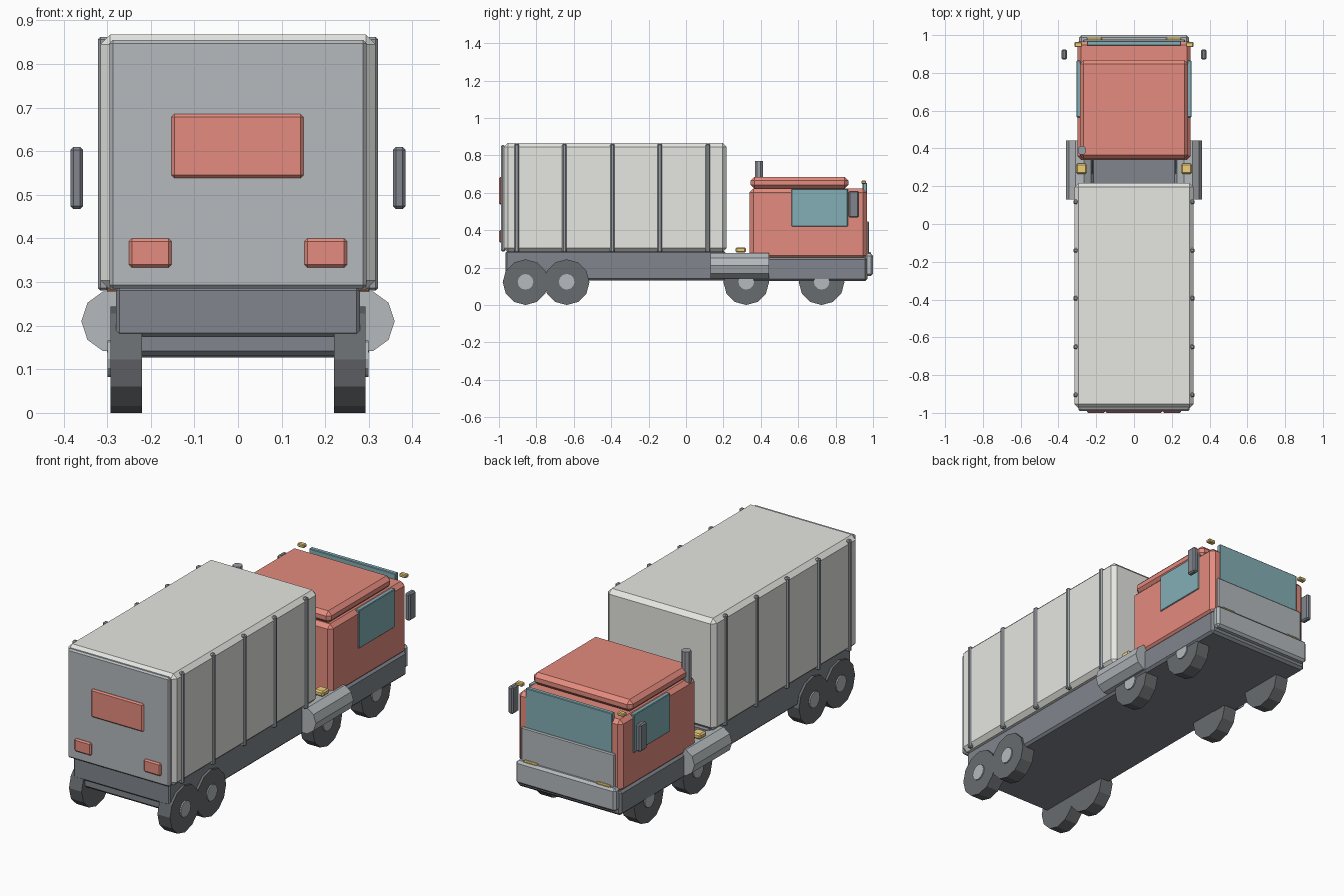
import bpy, bmesh
from math import pi
from mathutils import Matrix

if "Cube" in bpy.data.objects:
    bpy.data.objects.remove(bpy.data.objects["Cube"])


def material(name, r, g, b):
    m = bpy.data.materials.new(name)
    m.diffuse_color = (r, g, b, 1)
    m.use_nodes = True
    m.node_tree.nodes["Principled BSDF"].inputs["Base Color"].default_value = m.diffuse_color
    return m


RED = material("red_paint", 0.78, 0.26, 0.21)
WHITE = material("pale_box", 0.79, 0.80, 0.76)
GREY = material("metal", 0.46, 0.49, 0.51)
STEEL = material("dark_steel", 0.33, 0.35, 0.38)
DARK = material("chassis_dark", 0.22, 0.24, 0.27)
RUBBER = material("rubber", 0.14, 0.15, 0.16)
GLASS = material("glass", 0.23, 0.43, 0.47)
AMBER = material("amber", 0.85, 0.62, 0.2)


def finish(bm, name, mat):
    me = bpy.data.meshes.new(name)
    bm.to_mesh(me)
    bm.free()
    me.materials.append(mat)
    ob = bpy.data.objects.new(name, me)
    bpy.context.collection.objects.link(ob)
    return ob


def box(name, x, y, z, mat, bevel=0.005):
    """Chamfered box from (min, max) pairs."""
    bm = bmesh.new()
    bmesh.ops.create_cube(bm, size=1)
    for v in bm.verts:
        v.co = [(a + b) / 2 + c * (b - a) for c, (a, b) in zip(v.co, (x, y, z))]
    if bevel:
        bmesh.ops.bevel(bm, geom=bm.edges[:], offset=bevel, segments=1,
                        affect='EDGES', profile=0.5)
    return finish(bm, name, mat)


def pair(name, x, y, z, mat, bevel=0.005):
    """The same box on both sides of the truck."""
    box(name + "_right", x, y, z, mat, bevel)
    box(name + "_left", (-x[1], -x[0]), y, z, mat, bevel)


def cylinder(name, centre, radius, length, sides, axis, mat, turn=0.0):
    bm = bmesh.new()
    bmesh.ops.create_cone(bm, cap_ends=True, segments=sides, radius1=radius,
                          radius2=radius, depth=length)
    axes = {'X': Matrix.Rotation(pi / 2, 4, 'Y'),
            'Y': Matrix.Rotation(pi / 2, 4, 'X'), 'Z': Matrix()}
    m = Matrix.Translation(centre) @ axes[axis] @ Matrix.Rotation(turn, 4, 'Z')
    bmesh.ops.transform(bm, matrix=m, verts=bm.verts)
    return finish(bm, name, mat)


# Chassis
box("frame", (-0.28, 0.28), (-0.95, 0.95), (0.13, 0.20), DARK, 0.012)
box("rear_deck", (-0.28, 0.28), (-0.965, 0.21), (0.175, 0.288), DARK, 0.008)
box("cab_base", (-0.30, 0.30), (0.35, 0.97), (0.127, 0.255), DARK, 0.012)

# Cargo box with ribs, rear door and rear panels
box("cargo_box", (-0.315, 0.315), (-0.975, 0.217), (0.282, 0.867), WHITE, 0.022)
box("rear_door", (-0.295, 0.295), (-0.99, -0.965), (0.285, 0.855), GREY, 0.008)
box("rear_panel", (-0.153, 0.15), (-1.0, -0.98), (0.538, 0.685), RED, 0.007)
pair("tail_light", (0.152, 0.25), (-1.0, -0.98), (0.333, 0.40), RED, 0.007)
for i, y in enumerate((-0.905, -0.65, -0.393, -0.14, 0.117)):
    pair(f"box_rib_{i}", (0.296, 0.321), (y - 0.012, y + 0.012),
         (0.28, 0.862), STEEL, 0.006)

# Cab
box("cab", (-0.30, 0.30), (0.34, 0.967), (0.245, 0.622), RED, 0.02)
box("cab_roof", (-0.287, 0.287), (0.345, 0.868), (0.622, 0.685), RED, 0.02)
box("windscreen", (-0.25, 0.25), (0.945, 0.9685), (0.43, 0.652), GLASS, 0.003)
pair("side_window", (0.282, 0.305), (0.565, 0.865), (0.42, 0.62), GLASS, 0.003)
pair("mirror", (0.355, 0.384), (0.87, 0.925), (0.467, 0.61), DARK, 0.007)
pair("roof_marker", (0.275, 0.315), (0.937, 0.963), (0.647, 0.665), AMBER, 0.004)
cylinder("exhaust_stack", (-0.275, 0.39, 0.63), 0.024, 0.28, 8, 'Z', STEEL, pi / 8)

# Cab front
box("grille", (-0.27, 0.27), (0.955, 0.978), (0.25, 0.447), GREY, 0.005)
box("bumper", (-0.29, 0.29), (0.955, 1.0), (0.155, 0.275), GREY, 0.012)
pair("headlamp", (0.17, 0.25), (0.97, 0.99), (0.262, 0.282), AMBER, 0.004)

# Fuel tanks with amber lamps, and wheels, on both sides
pair("tank_lamp", (0.25, 0.306), (0.265, 0.32), (0.28, 0.308), AMBER, 0.007)
for side, s in (("right", 1), ("left", -1)):
    cylinder(f"fuel_tank_{side}", (s * 0.287, 0.287, 0.21), 0.072, 0.312, 10, 'Y',
             GREY, pi / 10)
    for i, y in enumerate((-0.858, -0.638, 0.322, 0.725)):
        cylinder(f"wheel_{side}_{i}", (s * 0.256, y, 0.122), 0.122, 0.073, 12, 'X', RUBBER)
        cylinder(f"hub_{side}_{i}", (s * 0.28, y, 0.124), 0.042, 0.038, 12, 'X', GREY)
